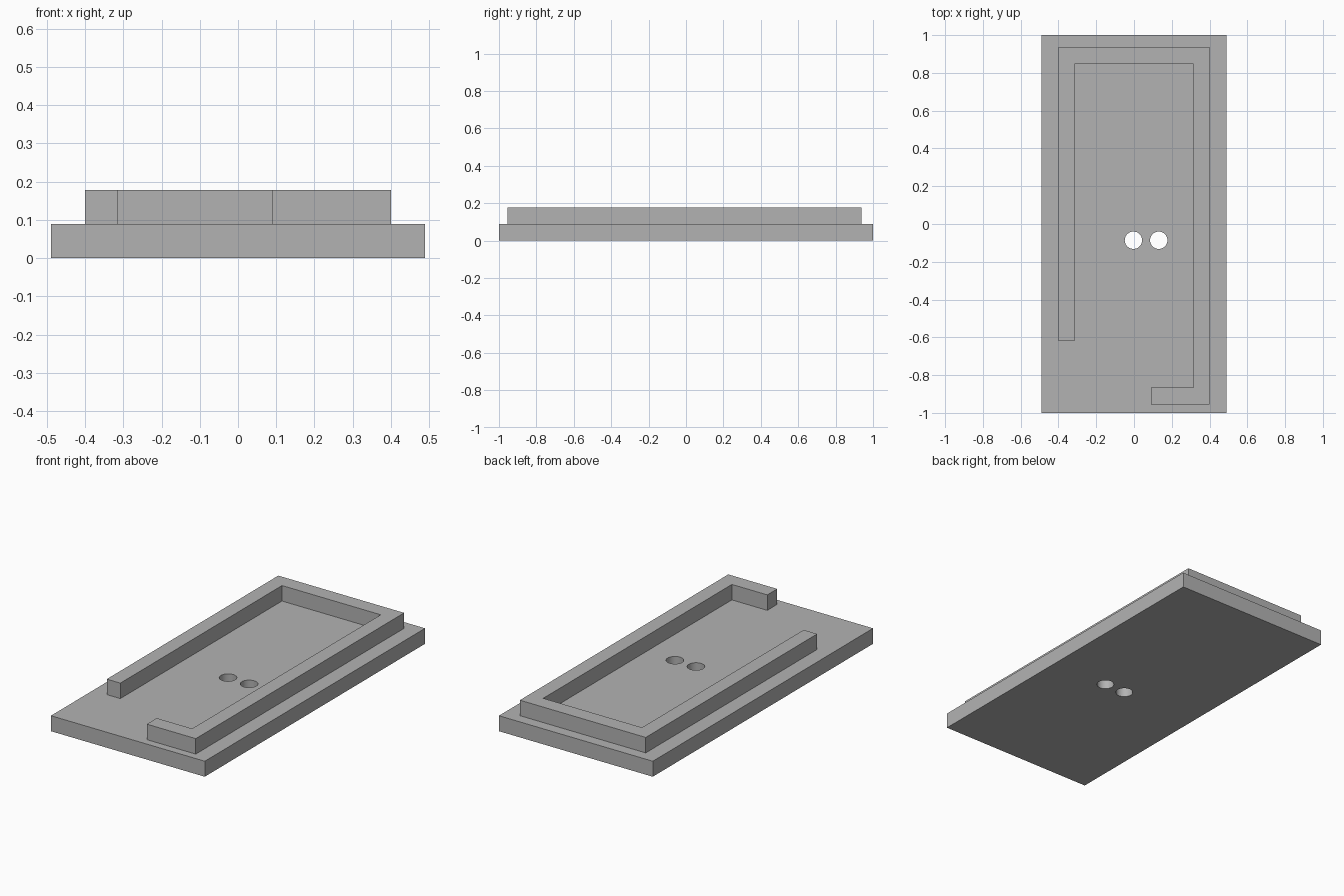
import bpy
import bmesh

cube = bpy.data.objects.get("Cube")
if cube:
    bpy.data.objects.remove(cube, do_unlink=True)

THICK = 0.089      # height of the plate, and of the rim on top of it

grey = bpy.data.materials.new("plain grey")
grey.use_nodes = True
GREY = (0.45, 0.45, 0.45, 1)
grey.diffuse_color = GREY
grey.node_tree.nodes["Principled BSDF"].inputs["Base Color"].default_value = GREY


def prism(name, outline, z0, z1):
    """Extrude a flat counter-clockwise outline from z0 up to z1."""
    bm = bmesh.new()
    face = bm.faces.new([bm.verts.new((x, y, z0)) for x, y in outline])
    top = bmesh.ops.extrude_face_region(bm, geom=[face])["geom"]
    bmesh.ops.translate(bm, vec=(0, 0, z1 - z0),
                        verts=[v for v in top if isinstance(v, bmesh.types.BMVert)])
    bmesh.ops.recalc_face_normals(bm, faces=bm.faces)
    mesh = bpy.data.meshes.new(name)
    bm.to_mesh(mesh)
    bm.free()
    mesh.materials.append(grey)
    obj = bpy.data.objects.new(name, mesh)
    bpy.context.collection.objects.link(obj)
    return obj


# Base plate
W = 0.489
plate = prism("base_plate", [(-W, -1), (W, -1), (W, 1), (-W, 1)], 0, THICK)

# Two round through holes
for i, x in enumerate((-0.003, 0.131)):
    bpy.ops.mesh.primitive_cylinder_add(vertices=48, radius=0.046, depth=0.4,
                                        location=(x, -0.086, 0))
    cutter = bpy.context.object
    cutter.name = f"hole_cutter_{i + 1}"
    cutter.data.materials.append(grey)
    cutter.hide_render = True
    cutter.hide_set(True)
    cut = plate.modifiers.new(f"hole_{i + 1}", 'BOOLEAN')
    cut.operation = 'DIFFERENCE'
    cut.solver = 'EXACT'
    cut.object = cutter

# Bake the holes, then drop the cutters
bpy.context.view_layer.update()
graph = bpy.context.evaluated_depsgraph_get()
plate.data = bpy.data.meshes.new_from_object(plate.evaluated_get(graph))
for mod in list(plate.modifiers):
    bpy.data.objects.remove(mod.object, do_unlink=True)
plate.modifiers.clear()

# Raised rim, open at the front left corner of the outline
OUT, IN = 0.4, 0.314
BACK, BACK_IN = 0.937, 0.848
FRONT, FRONT_IN = -0.955, -0.865
SIDE_END, FRONT_END = -0.62, 0.089
rim = prism("raised_rim", [
    (FRONT_END, FRONT), (OUT, FRONT), (OUT, BACK), (-OUT, BACK),
    (-OUT, SIDE_END), (-IN, SIDE_END), (-IN, BACK_IN), (IN, BACK_IN),
    (IN, FRONT_IN), (FRONT_END, FRONT_IN)], THICK, 2 * THICK)

# Smooth hole walls, crisp edges everywhere else
bpy.ops.object.select_all(action='DESELECT')
plate.select_set(True)
bpy.context.view_layer.objects.active = plate
bpy.ops.object.shade_smooth_by_angle()
